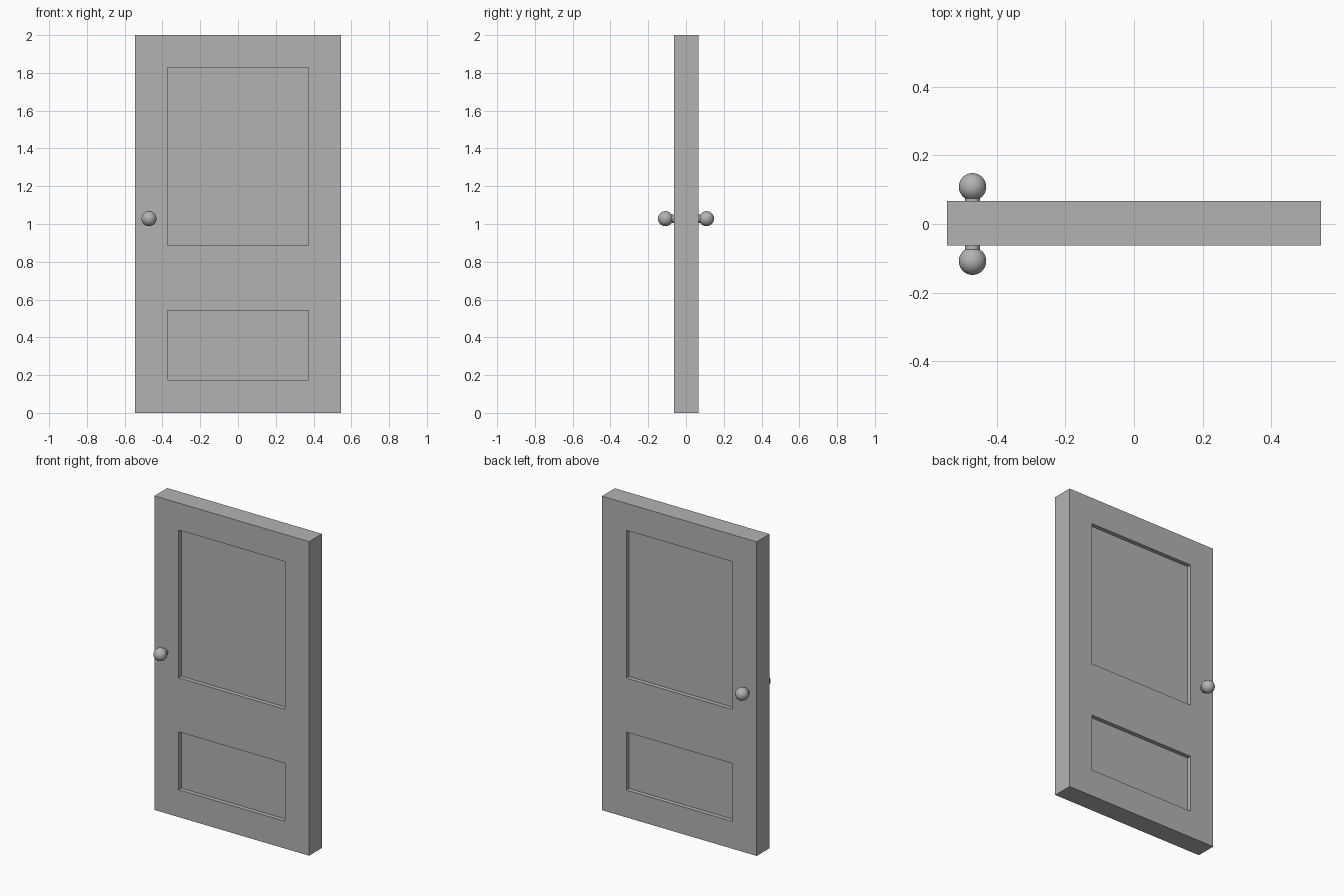
import bpy, bmesh
from math import sin, cos, pi, asin
from mathutils import Vector

if "Cube" in bpy.data.objects:
    bpy.data.objects.remove(bpy.data.objects["Cube"])

FRONT, BACK = -0.063, 0.067
RECESS = 0.027
KNOB_X, KNOB_Z = -0.471, 1.028

# Dark grey paint shared by all parts
grey = bpy.data.materials.new("dark_grey")
grey.diffuse_color = (0.45, 0.45, 0.45, 1)
grey.use_nodes = True
grey.node_tree.nodes["Principled BSDF"].inputs["Base Color"].default_value = grey.diffuse_color


def finish(bm, name):
    bmesh.ops.recalc_face_normals(bm, faces=bm.faces)
    mesh = bpy.data.meshes.new(name)
    bm.to_mesh(mesh)
    bm.free()
    mesh.materials.append(grey)
    obj = bpy.data.objects.new(name, mesh)
    bpy.context.collection.objects.link(obj)
    return obj


# Door slab: grid of stiles and rails, thickened
xs = [-0.545, -0.374, 0.374, 0.545]
zs = [0, 0.174, 0.543, 0.887, 1.828, 2.0]
bm = bmesh.new()
grid = [[bm.verts.new((x, FRONT, z)) for x in xs] for z in zs]
for j in range(len(zs) - 1):
    for i in range(len(xs) - 1):
        bm.faces.new((grid[j][i], grid[j][i + 1], grid[j + 1][i + 1], grid[j + 1][i]))
res = bmesh.ops.extrude_face_region(bm, geom=bm.faces[:], use_keep_orig=True)
new_verts = [g for g in res["geom"] if isinstance(g, bmesh.types.BMVert)]
bmesh.ops.translate(bm, verts=new_verts, vec=(0, BACK - FRONT, 0))
bmesh.ops.recalc_face_normals(bm, faces=bm.faces)

# Recessed panels on both sides
for f in list(bm.faces):
    c = f.calc_center_median()
    in_panel = zs[1] < c.z < zs[2] or zs[3] < c.z < zs[4]
    if abs(f.normal.y) > 0.9 and abs(c.x) < 0.1 and in_panel:
        inward = Vector((0, RECESS if c.y < 0 else -RECESS, 0))
        panel = bmesh.ops.extrude_discrete_faces(bm, faces=[f])["faces"][0]
        bmesh.ops.translate(bm, verts=panel.verts[:], vec=inward)
finish(bm, "door_slab")

# Round knobs: lathed neck and ball, one per side
R, CENTRE, NECK = 0.04, 0.1085, 0.022
start = asin(NECK / R)
profile = [(0, 0.05), (NECK, 0.05), (NECK, 0.069)]
steps = 14
for k in range(steps + 1):
    a = start + (pi - start) * k / steps
    profile.append((R * sin(a), CENTRE - R * cos(a)))

for name, side in (("front_knob", -1), ("back_knob", 1)):
    bm = bmesh.new()
    verts = [bm.verts.new((KNOB_X + r, side * y, KNOB_Z)) for r, y in profile]
    edges = [bm.edges.new(pair) for pair in zip(verts, verts[1:])]
    bmesh.ops.spin(bm, geom=verts + edges, cent=(KNOB_X, 0, KNOB_Z), axis=(0, 1, 0),
                   angle=2 * pi, steps=32, use_duplicate=False)
    bmesh.ops.remove_doubles(bm, verts=bm.verts, dist=0.0001)
    knob = finish(bm, name)
    bpy.ops.object.select_all(action='DESELECT')
    knob.select_set(True)
    bpy.context.view_layer.objects.active = knob
    bpy.ops.object.shade_smooth_by_angle(angle=0.6)
